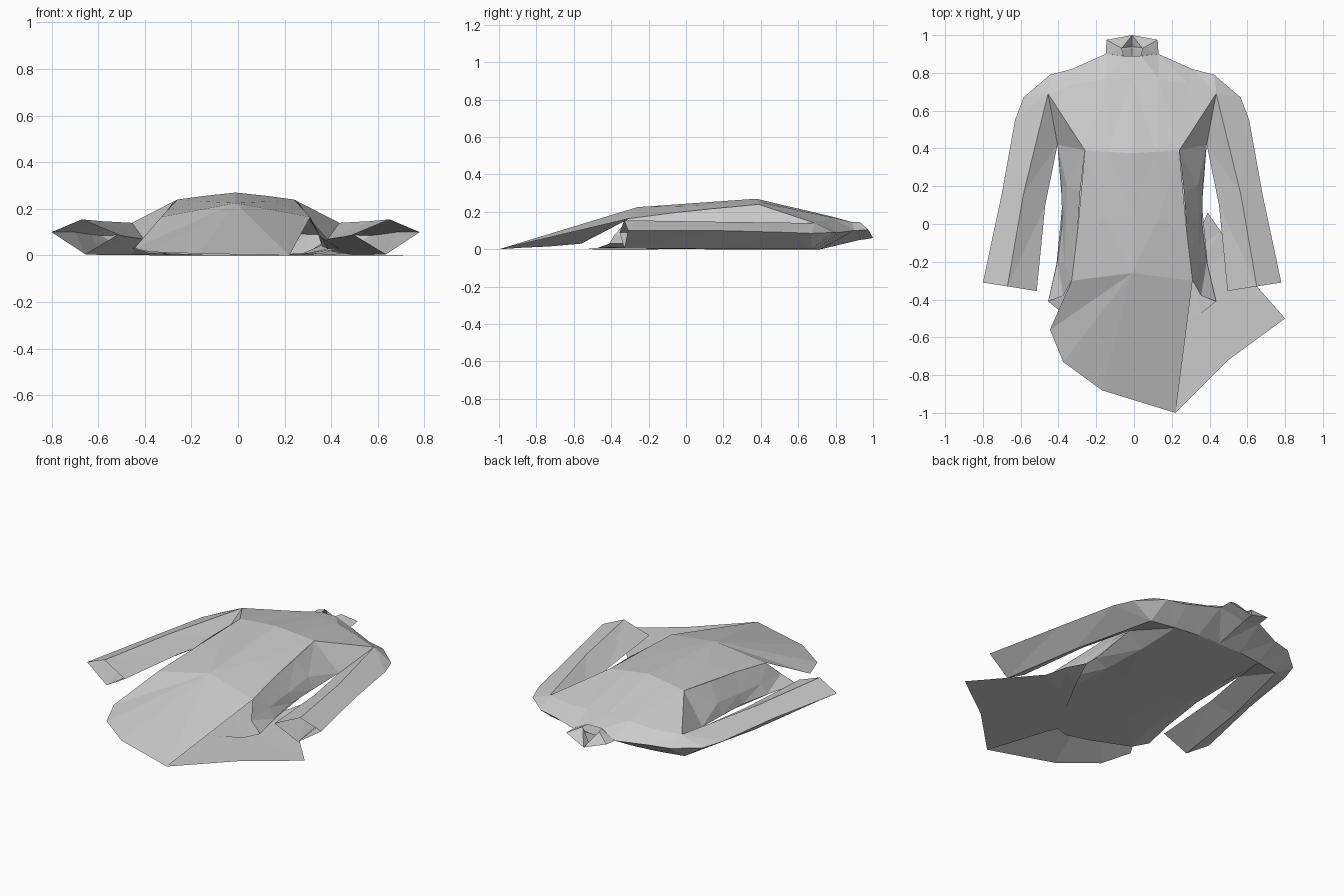
import bpy, bmesh
from mathutils import Vector

cube = bpy.data.objects.get("Cube")
if cube:
    bpy.data.objects.remove(cube, do_unlink=True)

cloth = bpy.data.materials.new("grey cloth")
cloth.use_nodes = True
GREY = (0.6, 0.6, 0.6, 1)
cloth.diffuse_color = GREY
bsdf = cloth.node_tree.nodes["Principled BSDF"]
bsdf.inputs["Base Color"].default_value = GREY
bsdf.inputs["Roughness"].default_value = 0.9

CX = -0.01  # centre line of the garment


def mirrored(rows, side):
    """Place rows given as (distance from centre line, y, z) on one side."""
    return [[(CX + side * x, y, z) for x, y, z in row] for row in rows]


def part(name, grids, away_from=None):
    """Skin each grid of rows; equal neighbouring points collapse to triangles."""
    bm = bmesh.new()
    for rows in grids:
        vs = [[bm.verts.new(p) for p in row] for row in rows]
        for a, b in zip(vs, vs[1:]):
            for i in range(len(a) - 1):
                bm.faces.new((a[i], a[i + 1], b[i + 1], b[i]))
    bmesh.ops.remove_doubles(bm, verts=bm.verts, dist=0.0005)
    bmesh.ops.triangulate(bm, faces=bm.faces)
    if away_from is None:
        bmesh.ops.recalc_face_normals(bm, faces=bm.faces)
    else:
        bm.normal_update()
        for f in bm.faces:
            if f.normal.dot(f.calc_center_median() - Vector(away_from)) < 0:
                f.normal_flip()
    me = bpy.data.meshes.new(name)
    bm.to_mesh(me)
    bm.free()
    me.materials.append(cloth)
    ob = bpy.data.objects.new(name, me)
    bpy.context.collection.objects.link(ob)
    return ob


def both(rows):
    return [mirrored(rows, -1), mirrored(rows, 1)]


# Shared corners
CHEST, ARMPIT, UNDERARM = (.25, .39, .24), (.445, .69, .14), (.395, .42, .07)
SEAM_IN, SEAM_OUT, SEAM_LOW = (.32, .82, .09), (.435, .79, .09), (.575, .67, .085)
HIP, HEM_SIDE = (.32, -.30, .165), (.445, -.41, .03)
UNDER_SLEEVE = (.45, .67, .002)

# Front panel: neck, upper chest, chest, waist, lower front
front = [
    [(0, .89, .145), (.05, .89, .145), (.14, .90, .10), SEAM_IN],
    [(0, .78, .175), (.14, .77, .172), (.30, .74, .15), ARMPIT],
    [(0, .375, .27), (.13, .383, .256), CHEST, CHEST],
    [(0, .05, .247), (.14, .03, .232), (.29, -.05, .197), (.29, -.05, .197)],
    [(0, -.26, .225), (.16, -.28, .195), HIP, HIP],
]
part("front_panel", both(front), (0, 0, -5))

# Side panels from the front edge down to the side seam
sides = [
    [ARMPIT, UNDERARM, UNDERARM],
    [CHEST, UNDERARM, UNDERARM],
    [(.275, .17, .22), (.345, .2, .12), (.375, .2, .05)],
    [(.29, -.05, .197), (.35, 0, .1), (.37, 0, .04)],
    [(.305, -.18, .18), (.36, -.2, .09), (.395, -.2, .03)],
    [HIP, (.365, -.38, .08), HEM_SIDE],
]
part("side_panels", both(sides), (CX, 0, .06))

# Back panel lying on the ground, rising to the seams
back = [
    [(0, .93, .05), (.14, .90, .10), SEAM_IN, SEAM_OUT],
    [(0, .72, .0), (.15, .72, .0), (.30, .70, .0), UNDER_SLEEVE],
    [(0, .40, .0), (.14, .40, .0), (.29, .40, .0), UNDERARM],
    [(0, .10, .0), (.14, .10, .0), (.29, .10, .01), (.37, .10, .045)],
    [(0, -.25, .003), (.14, -.25, .003), (.31, -.25, .01), (.40, -.21, .03)],
    [(0, -.60, .003), (.14, -.56, .003), (.37, -.47, .008), HEM_SIDE],
]
part("back_panel", both(back), (0, 0, 5))

# Sleeves: open four-sided tubes, capped by the shoulder
sleeve = [
    [(.79, -.31, .10), (.66, -.33, .155), (.505, -.355, .09), (.645, -.33, .005), (.79, -.31, .10)],
    [(.69, .16, .10), (.575, .16, .147), (.46, .10, .08), (.57, .16, .002), (.69, .16, .10)],
    [(.62, .55, .09), ARMPIT, UNDERARM, UNDER_SLEEVE, (.62, .55, .09)],
]
shoulder = [
    [ARMPIT, (.62, .55, .09), UNDER_SLEEVE],
    [ARMPIT, SEAM_LOW, UNDER_SLEEVE],
    [ARMPIT, SEAM_OUT, UNDER_SLEEVE],
    [ARMPIT, SEAM_IN, SEAM_OUT],
]
for label, s in (("right", -1), ("left", 1)):
    part(label + "_sleeve", [mirrored(sleeve, s), mirrored(shoulder, s)])

# Front flap fanning out from the belly to the ground
top = (CX, -.26, .225)
rim = [(-.33, -.30, .165), (-.445, -.56, .03), (-.375, -.73, .015),
       (-.17, -.88, .008), (.22, -1.0, .0), (.31, -.30, .165)]
part("front_flap", [[[top] * len(rim), rim]], (0, 0, -5))

# Folded tail lying flat to the left
tail = [
    [(.39, .06, .02), (.46, -.04, .01), (.50, -.16, .003), (.80, -.50, .0)],
    [(.30, -.15, .0), (.32, -.25, .0), (.40, -.42, .0), (.50, -.72, .0)],
    [(.07, -.57, .0), (.10, -.64, .0), (.15, -.80, .0), (.22, -1.0, .0)],
]
part("tail_fold", [tail], (0, 0, -5))

# Standing collar, open at the throat
collar = [
    [(.045, .89, .145), (.055, .93, .145), (.055, .93, .145)],
    [(.14, .90, .10), (.135, .975, .105), (.055, .93, .145)],
    [(0, .93, .05), (0, 1.0, .06), (0, .94, .05)],
]
part("collar", both(collar), (CX, .90, .10))
